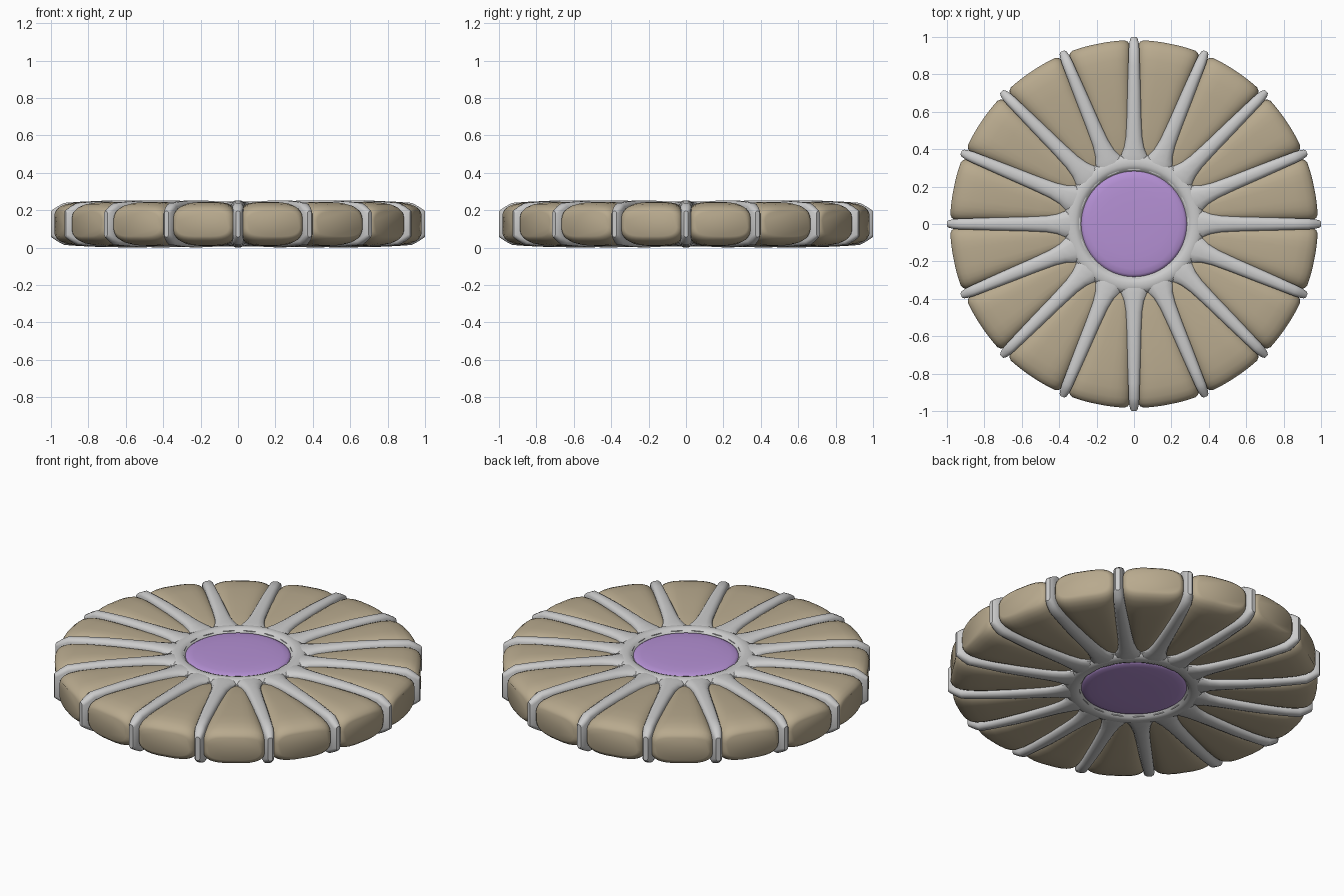
import bpy, bmesh
from math import pi, sin, cos, copysign

if "Cube" in bpy.data.objects:
    bpy.data.objects.remove(bpy.data.objects["Cube"])

N = 16          # spokes and cushions
ZC = 0.127      # mid height of the wheel


def material(name, rgb):
    m = bpy.data.materials.new(name)
    m.diffuse_color = (*rgb, 1)
    m.use_nodes = True
    m.node_tree.nodes["Principled BSDF"].inputs["Base Color"].default_value = m.diffuse_color
    return m


def finish(name, bm, angle, mat=None):
    bmesh.ops.recalc_face_normals(bm, faces=bm.faces)
    me = bpy.data.meshes.new(name)
    bm.to_mesh(me)
    bm.free()
    ob = bpy.data.objects.new(name, me)
    bpy.context.collection.objects.link(ob)
    if mat:
        me.materials.append(mat)
    bpy.ops.object.select_all(action='DESELECT')
    ob.select_set(True)
    bpy.context.view_layer.objects.active = ob
    bpy.ops.object.shade_smooth_by_angle(angle=angle)
    return ob


def skin(bm, rings):
    rings = [[bm.verts.new(p) for p in r] for r in rings]
    n = len(rings[0])
    for a, b in zip(rings, rings[1:]):
        for i in range(n):
            j = (i + 1) % n
            bm.faces.new((a[i], a[j], b[j], b[i]))
    bm.faces.new(rings[0])
    bm.faces.new(rings[-1])


def superellipse(n, e):
    f = lambda v: copysign(abs(v) ** (2 / e), v)
    return [(f(cos(2 * pi * (i + .5) / n)), f(sin(2 * pi * (i + .5) / n))) for i in range(n)]


def lathe(bm, prof, n=64):
    skin(bm, [[(r * cos(2 * pi * i / n), r * sin(2 * pi * i / n), ZC + z)
               for i in range(n)] for r, z in prof])


tan = material("tan", (0.48, 0.40, 0.27))
purple = material("purple", (0.46, 0.28, 0.66))

# wedge cushions: (radius, share of half sector angle, half height)
stations = [(.33, .45, .075), (.36, .65, .088), (.42, .80, .098), (.52, .88, .106),
            (.66, .92, .114), (.80, .93, .118), (.88, .93, .115), (.93, .92, .106),
            (.958, .89, .094), (.975, .83, .08), (.983, .74, .066)]
bm = bmesh.new()
section = superellipse(32, 3.6)
for k in range(N):
    mid = (k + .5) * 2 * pi / N
    rings = []
    for r, share, h in stations:
        rings.append([(r * cos(mid + c * share * pi / N), r * sin(mid + c * share * pi / N),
                       ZC + s * h) for c, s in section])
    skin(bm, rings)
finish("wedge_cushions", bm, 0.8, tan)

# spokes: (radius, half width, half height)
stations = [(.29, .07, .112), (.33, .078, .119), (.37, .068, .122), (.41, .053, .124),
            (.47, .043, .126), (.58, .038, .127), (.72, .035, .126), (.85, .031, .12),
            (.93, .029, .114), (.965, .026, .095), (.99, .02, .078), (1.0, .012, .07)]
bm = bmesh.new()
for k in range(N):
    a = k * 2 * pi / N
    rings = []
    for r, w, h in stations:
        b = min(.022, w)   # rounded top and bottom of the section
        half = [(w, h - b), (w * .82, h - b * .45), (w * .4, h - b * .08)]
        pts = half + [(-x, z) for x, z in reversed(half)]
        pts += [(-x, -z) for x, z in pts]
        rings.append([(r * cos(a) - x * sin(a), r * sin(a) + x * cos(a), ZC + z)
                      for x, z in pts])
    skin(bm, rings)
finish("spokes", bm, 0.7)

# hub ring with a recessed centre on both faces
half = [(.27, .085), (.285, .1), (.297, .113), (.315, .12), (.345, .118), (.365, .108), (.38, .08)]
bm = bmesh.new()
lathe(bm, half + [(r, -z) for r, z in reversed(half)])
finish("hub", bm, 0.8)

# domed purple centre, same on both faces
half = [(.03, .1185), (.1, .118), (.18, .116), (.24, .112), (.268, .107), (.282, .099), (.286, .088)]
bm = bmesh.new()
lathe(bm, half + [(r, -z) for r, z in reversed(half)])
finish("centre_cap", bm, 0.8, purple)
